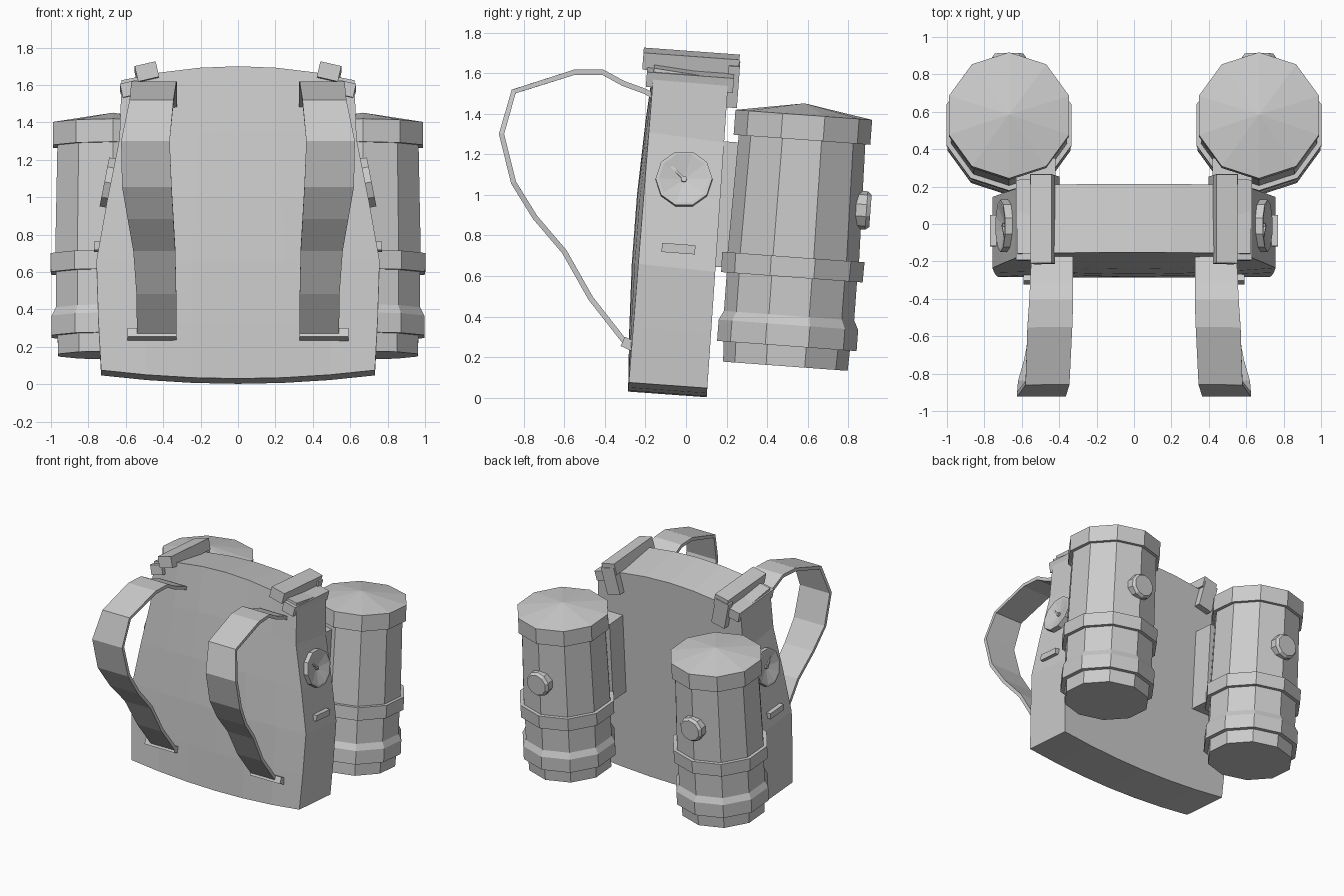
import bpy, bmesh
from math import sin, cos, pi, radians
from mathutils import Matrix, Vector

if "Cube" in bpy.data.objects:
    bpy.data.objects.remove(bpy.data.objects["Cube"])

TILT = radians(-4.2)


def finish(name, bm, mirror=True, solid=0.0):
    bmesh.ops.recalc_face_normals(bm, faces=bm.faces)
    me = bpy.data.meshes.new(name)
    bm.to_mesh(me)
    bm.free()
    ob = bpy.data.objects.new(name, me)
    bpy.context.collection.objects.link(ob)
    if solid:
        m = ob.modifiers.new("thickness", 'SOLIDIFY')
        m.thickness, m.offset = solid, 0
    if mirror:
        ob.modifiers.new("mirror", 'MIRROR').use_mirror_merge = False
    return ob


def lathe(name, profile, mat, n=10):
    """Revolve (radius, height) points about local z, closing at the axis."""
    bm = bmesh.new()
    rings = []
    for r, h in profile:
        if r == 0:
            rings.append([bm.verts.new(mat @ Vector((0, 0, h)))] * n)
        else:
            angs = [pi / 2 + 2 * pi * k / n for k in range(n)]
            rings.append([bm.verts.new(mat @ Vector((r * cos(a), r * sin(a), h))) for a in angs])
    for a, b in zip(rings, rings[1:]):
        for i in range(n):
            j = (i + 1) % n
            bm.faces.new(list(dict.fromkeys((a[i], a[j], b[j], b[i]))))
    return finish(name, bm)


def box(name, centre, size, rot=Matrix()):
    bm = bmesh.new()
    mat = Matrix.Translation(centre) @ rot @ Matrix.Diagonal((*size, 1))
    bmesh.ops.create_cube(bm, size=1, matrix=mat)
    return finish(name, bm)


def rx(a):
    return Matrix.Rotation(a, 4, 'X')


# Pack body: leaning slab with a gently domed front, top and bottom
rows = [(0.075, 0.732), (0.35, 0.747), (0.66, 0.757), (0.98, 0.70), (1.31, 0.634), (1.625, 0.622)]
cols = [-1, -0.67, -0.33, 0, 0.33, 0.67, 1]
bm = bmesh.new()
front, back = [], []
for z0, w in rows:
    t = (z0 - 0.075) / 1.55
    f, b = [], []
    for u in cols:
        dome = 1 - u * u
        z = z0 + dome * (-0.045 + 0.12 * t)
        f.append(bm.verts.new((u * w, -0.288 + 0.08 * z - 0.035 * dome * sin(pi * t), z)))
        b.append(bm.verts.new((u * w, 0.10 + 0.067 * z, z - 0.028 - 0.03 * t)))
    front.append(f)
    back.append(b)
for i in range(len(rows) - 1):
    for g in (front, back):
        for j in range(6):
            bm.faces.new((g[i][j], g[i][j + 1], g[i + 1][j + 1], g[i + 1][j]))
    for j in (0, 6):
        bm.faces.new((front[i][j], back[i][j], back[i + 1][j], front[i + 1][j]))
for i in (0, -1):
    for j in range(6):
        bm.faces.new((front[i][j], front[i][j + 1], back[i][j + 1], back[i][j]))
finish("pack_body", bm, mirror=False)

# Shoulder straps: ribbon through (y, z, inner x, outer x)
path = [(-0.15, 1.48, .325, .55), (-0.20, 1.51, .325, .55), (-0.31, 1.55, .325, .555),
        (-0.41, 1.605, .325, .56), (-0.55, 1.605, .33, .57), (-0.85, 1.51, .345, .58),
        (-0.91, 1.30, .365, .625), (-0.85, 1.06, .355, .62), (-0.745, 0.89, .345, .59),
        (-0.60, 0.72, .335, .56), (-0.47, 0.49, .33, .543), (-0.29, 0.26, .33, .54)]
bm = bmesh.new()
pairs = [(bm.verts.new((a, y, z)), bm.verts.new((b, y, z))) for y, z, a, b in path]
for p, q in zip(pairs, pairs[1:]):
    bm.faces.new((p[0], p[1], q[1], q[0]))
finish("shoulder_strap", bm, solid=0.026)
box("strap_anchor", (0.46, -0.285, 0.265), (0.26, 0.06, 0.05), rx(radians(-25)))

# Clips folded over the top edge, with a tab hanging down the back
roll = Matrix.Rotation(radians(13), 4, 'Y')
box("top_clip", (0.487, 0.025, 1.655), (0.115, 0.475, 0.085), rx(TILT) @ roll)
box("clip_tab", (0.477, 0.232, 1.545), (0.115, 0.055, 0.21), rx(TILT) @ roll)
box("clip_shoulder", (0.575, 0.02, 1.565), (0.10, 0.43, 0.075), rx(TILT) @ roll)

# Side gauges: shallow dish with needle and hub
gauge = Matrix.Translation((0.68, -0.01, 1.075)) @ Matrix.Rotation(radians(79), 4, 'Y')
lathe("gauge_dish", [(0, -.03), (.14, -.03), (.14, .035), (.125, .035), (.0, .006)], gauge)
lathe("gauge_hub", [(0, 0), (.015, 0), (.015, .025), (0, .025)], gauge, 8)
bm = bmesh.new()
needle = gauge @ Matrix.Rotation(radians(45), 4, 'Z') @ Matrix.Translation((-.055, 0, .022))
bmesh.ops.create_cube(bm, size=1, matrix=needle @ Matrix.Diagonal((.11, .012, .01, 1)))
finish("gauge_needle", bm)
box("side_slot", (0.745, -0.037, 0.735), (0.05, 0.165, 0.045), rx(TILT))

# Canisters: cap, body, belt and base ring in one leaning lathe
can = Matrix.Translation((0.668, 0.49, 0.155)) @ rx(TILT)
lathe("canister", [(0, 0), (.308, 0), (.312, .10), (.345, .10), (.345, .205), (.322, .25),
                   (.322, .44), (.35, .44), (.352, .54), (.325, .54), (.313, 1.12),
                   (.338, 1.12), (.338, 1.243), (0, 1.30)], can)
knob = Matrix.Translation((0.668, 0.86, 0.925)) @ rx(TILT - pi / 2)
lathe("canister_knob", [(0, -.06), (.095, -.06), (.095, .03), (.08, .05), (0, .05)], knob)

# Mounting blocks between pack and canisters
box("canister_mount", (0.525, 0.23, 0.95), (0.21, 0.20, 0.62), rx(TILT))
